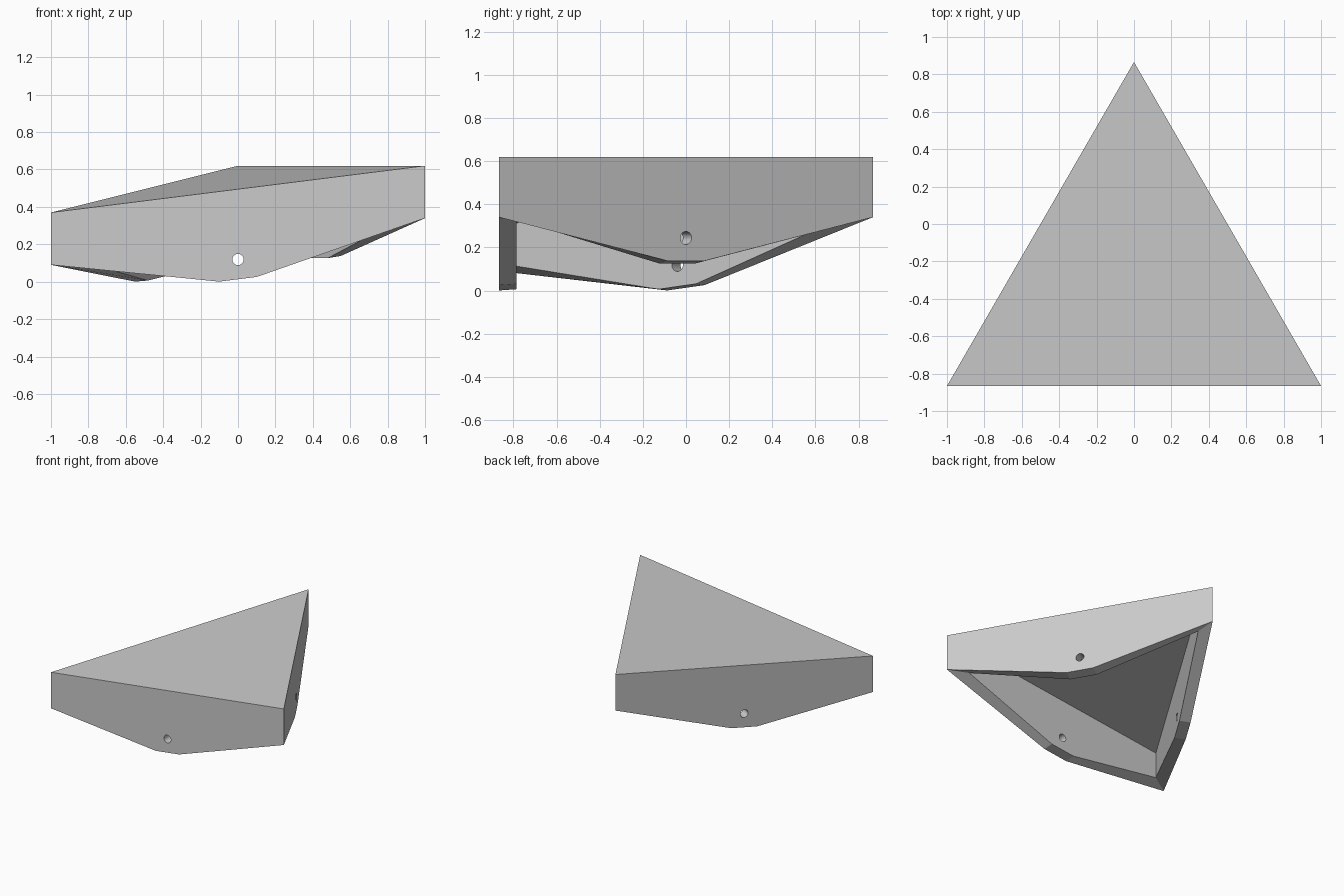
import bpy, bmesh, math
from mathutils import Vector

if "Cube" in bpy.data.objects:
    bpy.data.objects.remove(bpy.data.objects["Cube"])

# Main dimensions
RADIUS = 2 / math.sqrt(3)   # centre to corner of the triangular plan
SHIFT = -RADIUS / 4         # centres the triangle on y = 0
WALL = 0.08                 # wall and roof thickness
TOP, EDGE, BELLY = 0.37, 0.09, -0.112
FLAT = 0.1                  # half length of the lowest part of each wall
HOLE_Z, HOLE_R = -0.006, 0.03
LOW_CORNER = Vector((-1, -0.866))
UPHILL = Vector((0.866, 0.5))


def tilt(x, y, z):
    """Raise a point along the slope of the roof."""
    return Vector((x, y, z + 0.1443 * (Vector((x, y)) - LOW_CORNER).dot(UPHILL)))


def corners(radius):
    """Plan corners, anticlockwise from the low one."""
    angles = [math.radians(a) for a in (210, 330, 90)]
    return [Vector((radius * math.cos(a), radius * math.sin(a) + SHIFT)) for a in angles]


# Grey paint
grey = bpy.data.materials.new("Plain grey")
grey.use_nodes = True
colour = (0.6, 0.6, 0.6, 1)
grey.diffuse_color = colour
grey.node_tree.nodes["Principled BSDF"].inputs["Base Color"].default_value = colour


def skin(bm, radius, top, inside):
    """One three-sided skin with a flat lid; returns its lower rim."""
    plan = corners(radius)
    lid = [bm.verts.new(tilt(p.x, p.y, top)) for p in plan]
    rim = []
    for i, p in enumerate(plan):
        q = plan[(i + 1) % 3]
        mid, along = (p + q) / 2, (q - p).normalized()
        rim.append(bm.verts.new(tilt(p.x, p.y, EDGE)))
        for s in (-FLAT, FLAT):
            m = mid + along * s
            rim.append(bm.verts.new(tilt(m.x, m.y, BELLY)))
    faces = [lid]
    for i in range(3):
        lower = [rim[(3 * i + k) % 9] for k in range(4)]
        faces.append(lower + [lid[(i + 1) % 3], lid[i]])
    for f in faces:
        bm.faces.new(f[::-1] if inside else f)
    return rim


# Hollow shell: outer skin, inner skin and the rim joining them
bm = bmesh.new()
outer = skin(bm, RADIUS, TOP, False)
inner = skin(bm, RADIUS - 2 * WALL, TOP - WALL, True)
for i in range(9):
    j = (i + 1) % 9
    bm.faces.new((outer[j], outer[i], inner[i], inner[j]))
bmesh.ops.recalc_face_normals(bm, faces=bm.faces)
mesh = bpy.data.meshes.new("triangular_shell")
bm.to_mesh(mesh)
bm.free()
shell = bpy.data.objects.new("triangular_shell", mesh)
bpy.context.collection.objects.link(shell)
mesh.materials.append(grey)

# Round hole through the middle of each wall
plan = corners(RADIUS)
for i, name in enumerate(("front", "left", "right")):
    p, q = plan[i], plan[(i + 1) % 3]
    mid, along = (p + q) / 2, (q - p).normalized()
    normal = Vector((along.y, -along.x, 0))
    bpy.ops.mesh.primitive_cylinder_add(
        vertices=32, radius=HOLE_R, depth=WALL * 4,
        location=tilt(mid.x, mid.y, HOLE_Z),
        rotation=normal.to_track_quat("Z", "Y").to_euler())
    cutter = bpy.context.object
    cutter.name = name + "_hole_cutter"
    cutter.data.materials.append(grey)
    cutter.hide_render = True
    cutter.display_type = "WIRE"
    cut = shell.modifiers.new(name + "_hole", "BOOLEAN")
    cut.operation = "DIFFERENCE"
    cut.solver = "EXACT"
    cut.object = cutter
    cutter.hide_set(True)
